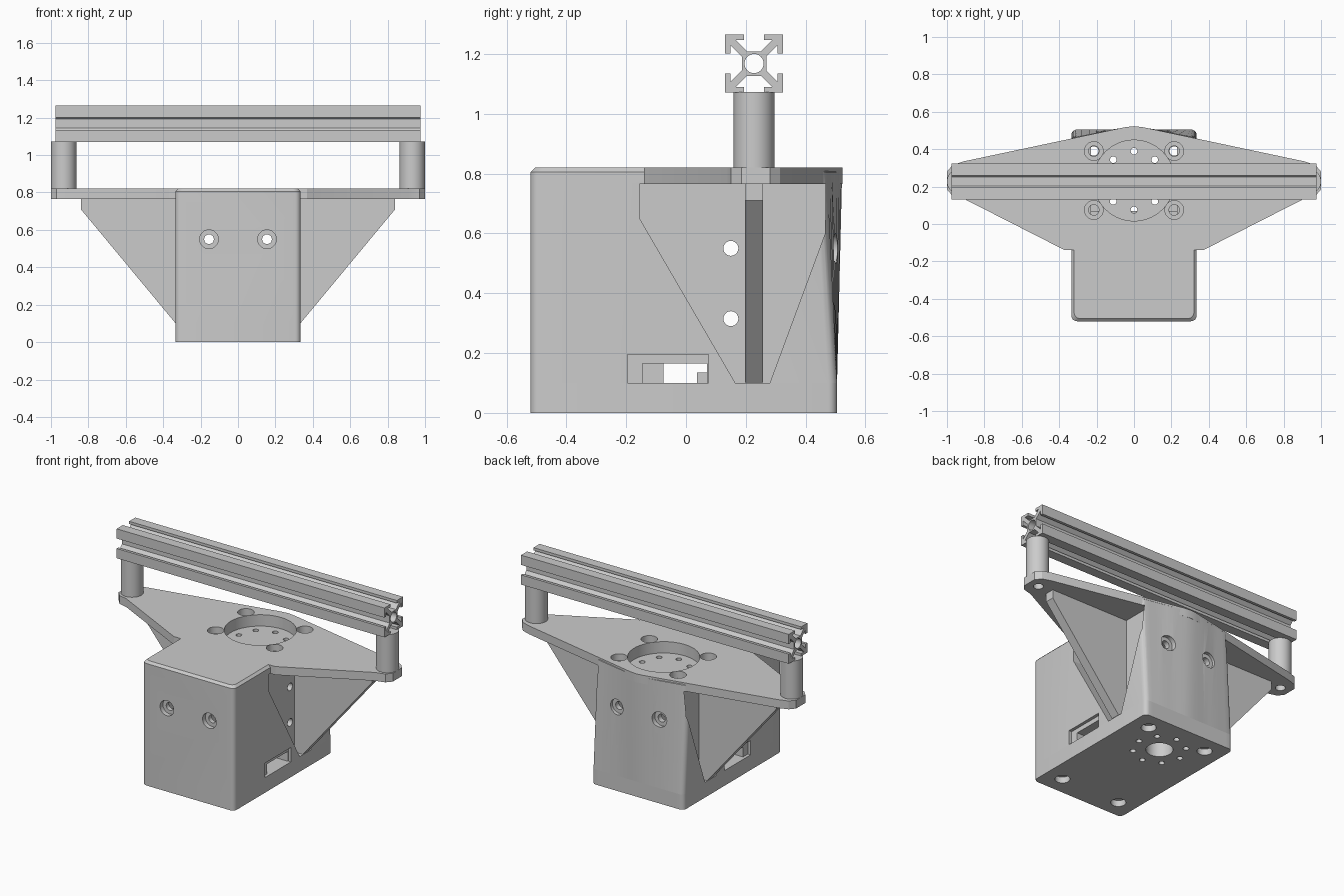
import bpy, bmesh, math

if "Cube" in bpy.data.objects:
    bpy.data.objects.remove(bpy.data.objects["Cube"])

CY = 0.2325  # y of the vertical axis shared by recess, bolt ring, ribs and rail


def loft(name, rings):
    """Closed solid through rings of 3D points."""
    bm = bmesh.new()
    rows = [[bm.verts.new(p) for p in ring] for ring in rings]
    n = len(rows[0])
    for a, b in zip(rows, rows[1:]):
        for i in range(n):
            j = (i + 1) % n
            bm.faces.new((a[i], a[j], b[j], b[i]))
    bm.faces.new(rows[0][::-1])
    bm.faces.new(rows[-1])
    bmesh.ops.recalc_face_normals(bm, faces=bm.faces)
    me = bpy.data.meshes.new(name)
    bm.to_mesh(me)
    bm.free()
    ob = bpy.data.objects.new(name, me)
    bpy.context.collection.objects.link(ob)
    return ob


def prism(name, pts, axis, lo, hi):
    """Extrude a 2D profile along an axis."""
    put = {'x': lambda p, t: (t, p[0], p[1]),
           'y': lambda p, t: (p[0], t, p[1]),
           'z': lambda p, t: (p[0], p[1], t)}[axis]
    return loft(name, [[put(p, t) for p in pts] for t in (lo, hi)])


def cyl(name, a, b, r, axis, lo, hi, n=32):
    pts = [(a + r * math.cos(2 * math.pi * i / n), b + r * math.sin(2 * math.pi * i / n))
           for i in range(n)]
    return prism(name, pts, axis, lo, hi)


def box(name, x0, x1, y0, y1, z0, z1):
    return prism(name, [(x0, y0), (x1, y0), (x1, y1), (x0, y1)], 'z', z0, z1)


def cut(target, cutter):
    cutter.hide_render = True
    m = target.modifiers.new("cut", 'BOOLEAN')
    m.operation = 'DIFFERENCE'
    m.solver = 'EXACT'
    m.object = cutter
    bpy.context.view_layer.objects.active = target
    bpy.ops.object.modifier_apply(modifier=m.name)
    bpy.data.objects.remove(cutter)


def outline(inset=0.0, r=0.03):
    """Rounded rectangle of the body, with extra points along the back edge."""
    w, y0, y1 = 0.335 - inset, -0.52 + inset, 0.505 - inset
    pts = []
    for cx, cy, a0 in ((w - r, y0 + r, -90), (w - r, y1 - r, 0),
                       (-w + r, y1 - r, 90), (-w + r, y0 + r, 180)):
        pts += [(cx + r * math.cos(math.radians(a0 + 18 * i)),
                 cy + r * math.sin(math.radians(a0 + 18 * i))) for i in range(6)]
        if a0 == 0:
            pts += [(0.28 - 0.04 * i, y1) for i in range(15)]
    return pts


def pulled(pts, z):
    """Top of the body: the back edge follows the plate outline."""
    return [(x, y + (0.017 - 0.2 * (math.hypot(x, 0.03) - 0.03) if y > 0.3 else 0), z)
            for x, y in pts]


corner_x = (-0.215, 0.215)
ring = [(0.157 * math.cos(math.pi * k / 4), CY + 0.157 * math.sin(math.pi * k / 4))
        for k in range(8)]

# Base plate with centre bore, bolt ring and four counterbored screws
base = prism("base_plate", outline(), 'z', 0, 0.1)
cut(base, cyl("c", 0, CY, 0.08, 'z', -0.1, 0.2))
for x, y in ring:
    cut(base, cyl("c", x, y, 0.018, 'z', -0.1, 0.2, 16))
for x in corner_x:
    for y in (-0.4, 0.39):
        cut(base, cyl("c", x, y, 0.025, 'z', -0.1, 0.2, 20))
        cut(base, cyl("c", x, y, 0.045, 'z', -0.1, 0.04))

# Hollow housing
housing = loft("housing", [[(x, y, 0.1) for x, y in outline()],
                           pulled(outline(), 0.805), pulled(outline(0.015), 0.82)])
cut(housing, box("c", -0.23, 0.23, -0.46, 0.44, 0.05, 0.69))
pocket = [(-0.155, 0.765), (-0.155, 0.65), (0.165, 0.1), (0.28, 0.1), (0.465, 0.6), (0.467, 0.765)]
for s in (-1, 1):
    cut(housing, prism("c", pocket, 'x', *sorted((s * 0.275, s * 0.5))))
    # frame around the cable window
    frame = sorted((s * 0.315, s * 0.5))
    cut(housing, box("c", *frame, -0.195, 0.075, 0.05, 0.195))
cut(housing, box("c", -0.6, 0.6, -0.145, 0.07, 0.05, 0.165))

# Screw holes front, back and sides
for x in (-0.155, 0.155):
    cut(housing, cyl("c", x, 0.55, 0.026, 'y', -1, 1, 24))
    cut(housing, cyl("c", x, 0.55, 0.05, 'y', -1, -0.49))
    cut(housing, cyl("c", x, 0.55, 0.05, 'y', 0.475, 1))
for z in (0.315, 0.55):
    cut(housing, cyl("c", 0.15, z, 0.025, 'x', -1, 1, 24))

# Top plate
half = [(0.05, 0.517), (0.91, 0.335), (0.97, 0.315), (1.0, 0.28),
        (1.0, 0.185), (0.97, 0.15), (0.91, 0.135), (0.37, -0.14)]
plate_pts = [(0, 0.523)] + half + [(-x, y) for x, y in reversed(half)]
plate = prism("top_plate", plate_pts, 'z', 0.765, 0.82)
for x in (-0.93, 0.93):
    cut(plate, cyl("c", x, CY, 0.03, 'z', 0.7, 0.9, 24))

# Recess, its bolt ring and counterbored screws pass through plate and housing
for ob in (plate, housing):
    cut(ob, cyl("c", 0, CY, 0.216, 'z', 0.745, 0.9, 64))
    for x in corner_x:
        for y in (0.075, 0.39):
            cut(ob, cyl("c", x, y, 0.028, 'z', 0.6, 0.9, 20))
            cut(ob, cyl("c", x, y, 0.05, 'z', 0.775, 0.9))
for x, y in ring:
    cut(housing, cyl("c", x, y, 0.018, 'z', 0.6, 0.9, 16))

# Small blocks seen inside the window
box("inner_block_front", -0.23, 0.23, -0.145, -0.075, 0.1, 0.17)
box("inner_block_back", -0.23, 0.23, 0.037, 0.07, 0.1, 0.135)

# Side ribs and rail posts
for s, side in ((-1, "left"), (1, "right")):
    rib = [(0.25, 0.102), (0.335, 0.102), (0.84, 0.71), (0.84, 0.77), (0.25, 0.77)]
    prism(side + "_rib", [(s * x, z) for x, z in rib], 'y', 0.197, 0.257)
    cyl(side + "_post", s * 0.932, 0.2275, 0.068, 'z', 0.82, 1.072, 48)

# Slotted rail
right = [(0.024, 0.041), (0.062, 0.079), (0.033, 0.079), (0.033, 0.097)]
quarter = [(-a, b) for a, b in reversed(right)] + right + [(0.097, 0.097)]
profile = []
for k in range(4):
    profile += [(0.2275 + a, 1.168 + b) for a, b in quarter]
    quarter = [(b, -a) for a, b in quarter]
rail = prism("slotted_rail", profile, 'x', -0.977, 0.977)
cut(rail, cyl("c", 0.2275, 1.168, 0.032, 'x', -1.2, 1.2))

# Smooth the curved walls, keep edges crisp
bpy.ops.object.select_all(action='SELECT')
bpy.context.view_layer.objects.active = housing
bpy.ops.object.shade_smooth_by_angle(angle=math.radians(25))
